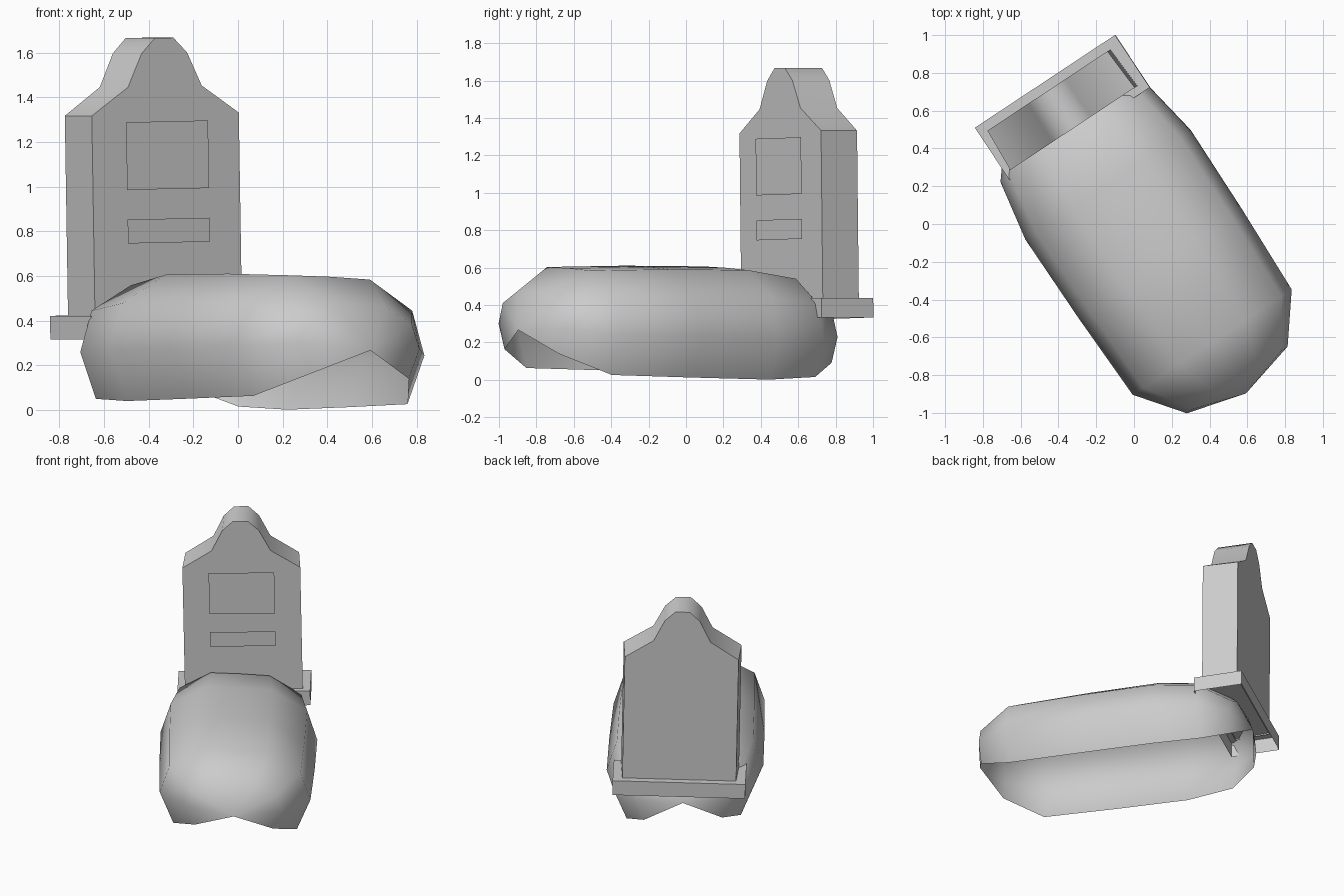
import bpy, bmesh
from math import radians
from mathutils import Matrix

if "Cube" in bpy.data.objects:
    bpy.data.objects.remove(bpy.data.objects["Cube"])

TURN = Matrix.Rotation(radians(33.5), 4, 'Z')
BACK = TURN @ Matrix.Translation((0.032, 0, 0)) @ Matrix.Rotation(radians(-1.1), 4, 'Y')


def make(name, verts, faces, matrix, angle=30):
    me = bpy.data.meshes.new(name)
    me.from_pydata(verts, [], faces)
    bm = bmesh.new()
    bm.from_mesh(me)
    bmesh.ops.recalc_face_normals(bm, faces=bm.faces)
    bm.to_mesh(me)
    bm.free()
    ob = bpy.data.objects.new(name, me)
    bpy.context.collection.objects.link(ob)
    ob.matrix_world = matrix
    bpy.ops.object.select_all(action='DESELECT')
    ob.select_set(True)
    bpy.context.view_layer.objects.active = ob
    bpy.ops.object.shade_smooth_by_angle(angle=radians(angle))
    return ob


def mirrored(half):
    return half + [(-x, z) for x, z in reversed(half)]


def slab(name, half, y0, y1, taper=1.0, angle=30):
    """Mirrored outline in x-z pushed along y, open underneath."""
    pts = mirrored(half)
    n = len(pts)
    verts = [(x, y0, z) for x, z in pts] + [(x * taper, y1, z) for x, z in pts]
    faces = [tuple(range(n)), tuple(range(n, 2 * n))]
    faces += [(i, i + 1, i + 1 + n, i + n) for i in range(n - 1)]
    return make(name, verts, faces, BACK, angle)


# rounded mound: an open-bottomed shell lofted along its length
# y, half width, rim height, widest height, top
stations = [
    (-0.99, 0.32, 0.13, 0.265, 0.45),
    (-0.75, 0.505, 0.028, 0.25, 0.58),
    (-0.25, 0.52, 0.026, 0.25, 0.598),
    (0.25, 0.525, 0.026, 0.25, 0.605),
    (0.575, 0.467, 0.045, 0.25, 0.565),
    (0.76, 0.32, 0.12, 0.26, 0.43),
]


def lean(x, y, z):
    return (x, y, z - 0.045 * x - 0.022 * y)


verts, faces = [], []
for y, w, zb, zm, zt in stations:
    half = [(0.82 * w, zb), (w, zm), (0.87 * w, zm + 0.6 * (zt - zm)), (0.42 * w, zt - 0.003)]
    ring = half + [(0, zt)] + [(-x, z) for x, z in reversed(half)]
    verts += [lean(x, y, z) for x, z in ring]
n, m = 9, len(stations)
for s in range(m - 1):
    for i in range(s * n, s * n + n - 1):
        faces.append((i, i + 1, i + 1 + n, i + n))
# rounded end caps meeting at one tip each, leaving an arch below
verts += [lean(0, -1.075, 0.243), lean(0, 0.83, 0.27)]
for i in range(n - 1):
    faces.append((m * n, i, i + 1))
    faces.append((m * n + 1, (m - 1) * n + i, (m - 1) * n + i + 1))
make("mound", verts, faces, TURN, 62)

# upright stone with stepped, rounded peak
slab("headstone", [(0.395, 0.42), (0.395, 1.325), (0.198, 1.45),
                   (0.122, 1.60), (0.05, 1.667)], 0.60, 0.84, 0.965, 55)

# flat plates just in front of the stone
for name, z0, z1 in (("upper_plate", 0.99, 1.293), ("lower_plate", 0.75, 0.857)):
    make(name, [(-0.22, 0.587, z0), (0.22, 0.587, z0), (0.22, 0.587, z1), (-0.22, 0.587, z1)],
         [(0, 1, 2, 3)], BACK)

# plinth under the stone
slab("plinth", [(0.445, 0.325), (0.445, 0.43)], 0.557, 0.89)
